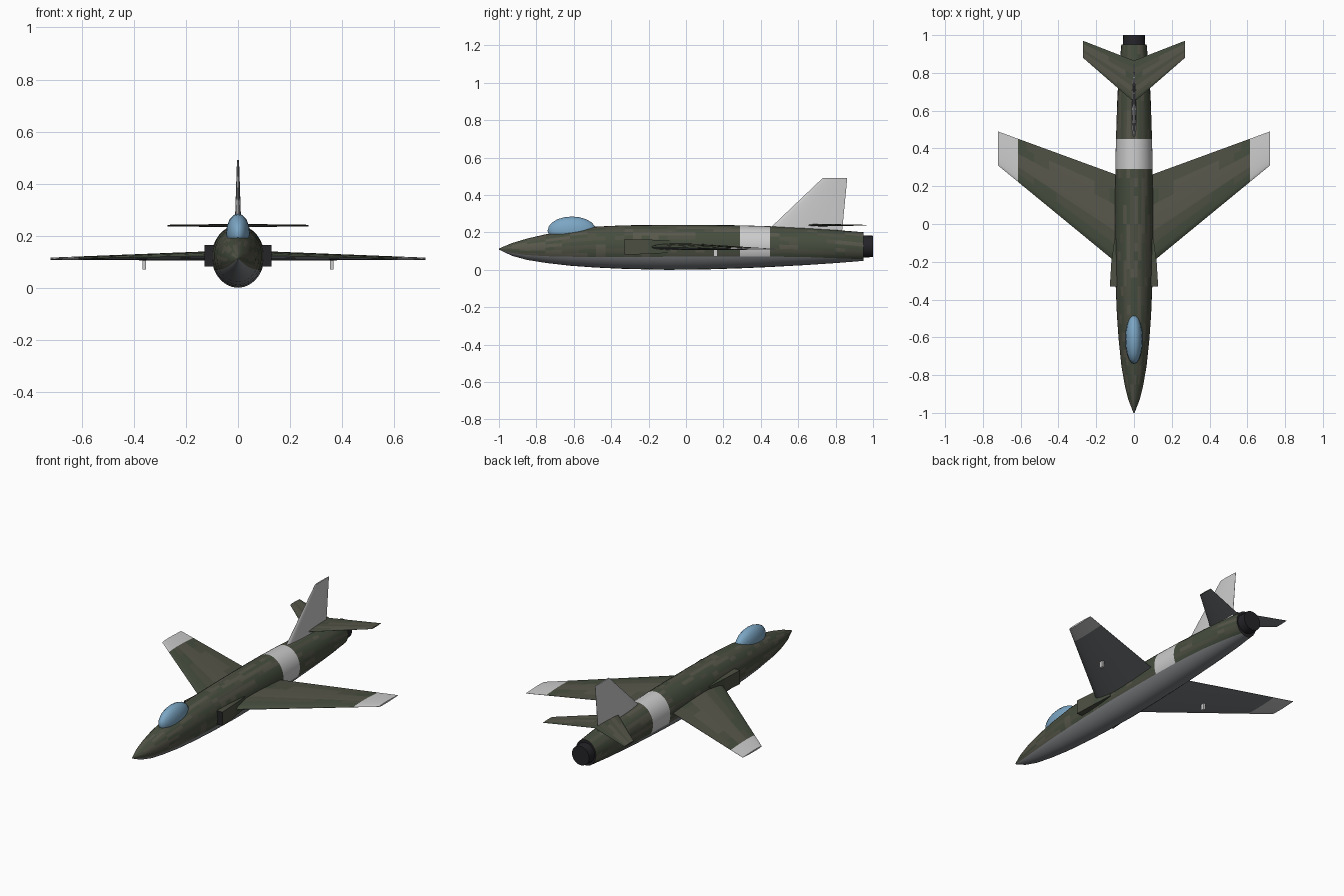
import bpy, bmesh, math, random
from mathutils import Vector

if "Cube" in bpy.data.objects:
    bpy.data.objects.remove(bpy.data.objects["Cube"])

random.seed(4)


def material(name, rgb):
    m = bpy.data.materials.new(name)
    m.diffuse_color = (*rgb, 1)
    m.use_nodes = True
    m.node_tree.nodes["Principled BSDF"].inputs["Base Color"].default_value = m.diffuse_color
    return m


MATS = [material("dark_green", (0.060, 0.075, 0.048)),
        material("olive", (0.098, 0.095, 0.070)),
        material("mid_green", (0.075, 0.080, 0.056)),
        material("belly_grey", (0.20, 0.21, 0.22)),
        material("white", (0.62, 0.62, 0.62)),
        material("black", (0.018, 0.018, 0.022)),
        material("canopy_blue", (0.20, 0.38, 0.55))]
GREY, WHITE, BLACK, GLASS = 3, 4, 5, 6


def finish(name, bm, angle=35, mirror=False):
    bmesh.ops.recalc_face_normals(bm, faces=bm.faces)
    me = bpy.data.meshes.new(name)
    bm.to_mesh(me)
    bm.free()
    for m in MATS:
        me.materials.append(m)
    ob = bpy.data.objects.new(name, me)
    bpy.context.collection.objects.link(ob)
    bpy.ops.object.select_all(action='DESELECT')
    ob.select_set(True)
    bpy.context.view_layer.objects.active = ob
    bpy.ops.object.shade_smooth_by_angle(angle=math.radians(angle))
    if mirror:
        ob.modifiers.new("Mirror", 'MIRROR').use_clip = False
    return ob


def loft(name, rings, pick, caps=(0, 0), **kw):
    """Skin closed rings; pick(ring, side) gives the material slot."""
    bm = bmesh.new()
    vs = [[bm.verts.new(p) for p in r] for r in rings]
    n = len(rings[0])
    for i in range(len(vs) - 1):
        for j in range(n):
            k = (j + 1) % n
            f = bm.faces.new((vs[i][j], vs[i][k], vs[i + 1][k], vs[i + 1][j]))
            f.material_index = pick(i, j)
    for ring, slot in zip((vs[0], vs[-1]), caps):
        bm.faces.new(ring).material_index = slot
    return finish(name, bm, **kw)


def camo(rows, cols, keep):
    """Patchwork of greens with runs along the rows."""
    grid = []
    for i in range(rows):
        grid.append([grid[-1][j] if grid and random.random() < keep
                     else random.choice((0, 0, 1, 2)) for j in range(cols)])
    return grid


# Fuselage: y, half width, bottom z, top z, z of the paint border
BODY = [(-1.0, .003, .108, .114, .110), (-.93, .030, .075, .143, .090),
        (-.85, .050, .053, .167, .079), (-.75, .067, .037, .190, .073),
        (-.62, .081, .022, .213, .070), (-.48, .091, .012, .231, .069),
        (-.33, .097, .005, .238, .069), (-.10, .101, .0, .240, .070),
        (.10, .101, .002, .240, .070), (.29, .099, .008, .238, .071),
        (.45, .096, .015, .233, .071), (.65, .089, .026, .223, .068),
        (.80, .081, .036, .213, .062), (.95, .067, .048, .201, .057)]
UP, DOWN = 20, 10


def body_ring(y, w, lo, hi, border):
    c, h = (lo + hi) / 2, (hi - lo) / 2
    a = math.asin(max(-.95, min(.95, (border - c) / h)))
    angs = [a + (math.pi - 2 * a) * k / UP for k in range(UP)]
    angs += [math.pi - a + (math.pi + 2 * a) * k / DOWN for k in range(DOWN)]
    return [Vector((w * math.cos(t), y, c + h * math.sin(t))) for t in angs]


stations = []
for p, q in zip(BODY, BODY[1:]):
    n = max(1, round((q[0] - p[0]) / .045))
    stations += [[a + (b - a) * k / n for a, b in zip(p, q)] for k in range(n)]
stations.append(BODY[-1])
patch = camo(len(stations), UP, .55)


def body_paint(i, j):
    if j >= UP:
        return GREY
    mid = (stations[i][0] + stations[i + 1][0]) / 2
    return WHITE if .29 < mid < .45 else patch[i][j]


loft("fuselage", [body_ring(*s) for s in stations], body_paint, (0, BLACK))

# Aerofoil surfaces: each end = (span, leading y, trailing y, offset, thickness)
CHORD = [0, .02, .08, .2, .35, .5, .65, .82, 1]


def aerofoil(name, root, tip, spans, paint, place, mirror):
    def half(c):
        return 1.45 * (math.sqrt(c) - c) + .55 * c * (1 - c) + .04 * c
    loop = [(c, half(c)) for c in CHORD] + [(c, -half(c)) for c in CHORD[-1:0:-1]]
    peak = 2 * max(h for _, h in loop)
    rings = []
    for s in spans:
        t = (s - root[0]) / (tip[0] - root[0])
        _, le, te, off, th = [a + (b - a) * t for a, b in zip(root, tip)]
        rings.append([Vector(place(s, le + (te - le) * c, off + th * h / peak))
                      for c, h in loop])
    loft(name, rings, paint, (paint(0, 0), paint(len(spans) - 2, 0)), mirror=mirror)


def flat(s, y, z):
    return (s, y, z)


# Wings with light tips and grey undersides
TOP = len(CHORD) - 1
wing_spans = [.05 + .04 * k for k in range(14)] + [.613, .65, .69, .72]
wing_patch = camo(len(wing_spans), TOP, .8)
for row in wing_patch:
    row[0] = row[1] = row[2] = 0
    row[4] = 1


def wing_paint(i, j):
    if wing_spans[i] > .6:
        return WHITE
    return wing_patch[i][j] if j < TOP else GREY


aerofoil("wings", (.05, -.24, .245, .124, .037), (.72, .31, .49, .111, .010),
         wing_spans, wing_paint, flat, True)

# Tailplane
tail_patch = camo(6, TOP, .8)
aerofoil("tailplane", (0, .645, .865, .239, .013), (.27, .88, .97, .239, .006),
         [.045 * k for k in range(7)],
         lambda i, j: tail_patch[i][j] if j < TOP else GREY, flat, True)

# Fin
aerofoil("fin", (.19, .415, .833, 0, .028), (.49, .73, .862, 0, .008),
         [.19, .29, .39, .49], lambda i, j: WHITE,
         lambda s, y, t: (t, y, s), False)

# Side intakes with dark mouths


def box_ring(y, x0, x1, z0, z1):
    return [Vector(p) for p in ((x0, y, z0), (x1, y, z0), (x1, y, z1), (x0, y, z1))]


loft("side_intakes", [box_ring(-.33, .06, .128, .082, .164),
                      box_ring(-.20, .06, .120, .084, .162),
                      box_ring(-.08, .06, .103, .092, .155)],
     lambda i, j: (2, 0)[i], (BLACK, 0), mirror=True)

# Small posts under the wings
loft("wing_posts", [box_ring(.147, .353, .367, .070, .115),
                    box_ring(.168, .353, .367, .070, .115)],
     lambda i, j: WHITE, (WHITE, WHITE), mirror=True)

# Exhaust nozzle
loft("nozzle", [[Vector((r * math.cos(k * math.pi / 10), y,
                         .125 + r * math.sin(k * math.pi / 10))) for k in range(20)]
                for y, r in ((.93, .060), (1.0, .057))],
     lambda i, j: BLACK, (BLACK, BLACK))

# Canopy
bm = bmesh.new()
bmesh.ops.create_uvsphere(bm, u_segments=16, v_segments=10, radius=1)
for v in bm.verts:
    x, y, z = v.co
    v.co = (.046 * x, -.61 + .13 * z, .209 + .076 * y)
for f in bm.faces:
    f.material_index = GLASS
finish("canopy", bm, 60)
